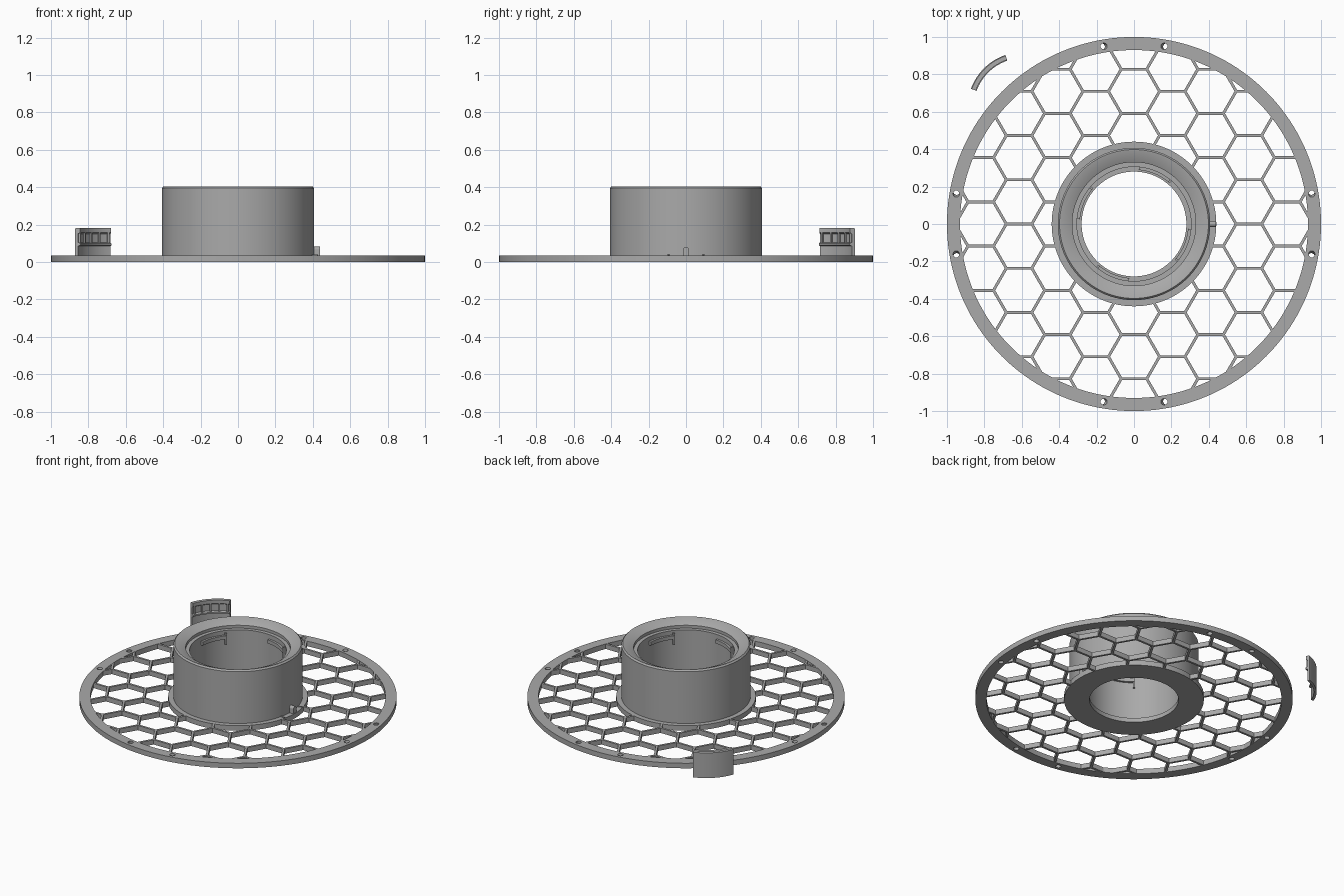
import bpy, bmesh, math
from mathutils import Matrix, Vector

cube = bpy.data.objects.get("Cube")
if cube:
    bpy.data.objects.remove(cube, do_unlink=True)

GREY = (0.40, 0.40, 0.40, 1)
mat = bpy.data.materials.new("plain grey plastic")
mat.use_nodes = True
mat.diffuse_color = GREY
mat.node_tree.nodes["Principled BSDF"].inputs["Base Color"].default_value = GREY


def finish(name, bm, smooth=True):
    bmesh.ops.recalc_face_normals(bm, faces=bm.faces)
    mesh = bpy.data.meshes.new(name)
    bm.to_mesh(mesh)
    bm.free()
    mesh.materials.append(mat)
    obj = bpy.data.objects.new(name, mesh)
    bpy.context.collection.objects.link(obj)
    bpy.ops.object.select_all(action='DESELECT')
    obj.select_set(True)
    bpy.context.view_layer.objects.active = obj
    if smooth:
        bpy.ops.object.shade_smooth_by_angle(angle=math.radians(30))
    return obj


def sweep(bm, profile, start=0, end=360, steps=128, centre=(0, 0)):
    """Turn a closed (radius, z) profile about a vertical axis."""
    full = end - start == 360
    rings = []
    for i in range(steps + (not full)):
        a = math.radians(start + (end - start) * i / steps)
        rings.append([bm.verts.new((centre[0] + r * math.cos(a),
                                    centre[1] + r * math.sin(a), z)) for r, z in profile])
    n = len(profile)
    for i in range(steps):
        p, q = rings[i], rings[(i + 1) % len(rings)]
        for j in range(n):
            k = (j + 1) % n
            bm.faces.new((p[j], p[k], q[k], q[j]))
    if not full:
        bm.faces.new(rings[0])
        bm.faces.new(rings[-1])


def rect(r0, r1, z0, z1):
    return [(r0, z0), (r1, z0), (r1, z1), (r0, z1)]


def box(bm, centre, size, angle=0):
    m = (Matrix.Translation(centre) @ Matrix.Rotation(angle, 4, 'Z')
         @ Matrix.Diagonal((*size, 1)))
    bmesh.ops.create_cube(bm, size=1, matrix=m)


THICK = 0.035

# Outer rim with slanted screw holes in pairs
bm = bmesh.new()
sweep(bm, rect(0.93, 1.0, 0, THICK), steps=160)
rim = finish("outer_rim", bm)
bm = bmesh.new()
for quarter in range(4):
    for side in (-1, 1):
        a = math.radians(90 * quarter + side * 10)
        m = (Matrix.Rotation(a, 4, 'Z') @ Matrix.Translation((0.964, 0, THICK / 2))
             @ Matrix.Rotation(math.radians(20 * side), 4, 'X'))
        bmesh.ops.create_cone(bm, cap_ends=True, segments=20, radius1=0.017,
                              radius2=0.017, depth=0.12, matrix=m)
cutter = finish("hole_cutter", bm, False)
cutter.hide_render = True
mod = rim.modifiers.new("screw_holes", 'BOOLEAN')
mod.operation = 'DIFFERENCE'
mod.solver = 'EXACT'
mod.object = cutter
bpy.context.view_layer.objects.active = rim
bpy.ops.object.modifier_apply(modifier=mod.name)
bpy.data.objects.remove(cutter, do_unlink=True)

# Honeycomb grille: unique hexagon edges, trimmed to the ring-shaped opening
PITCH = 0.2365
SIDE = PITCH / math.sqrt(3)
edges = {}
for col in range(-6, 7):
    for row in range(-6, 7):
        c = Vector((col * 1.5 * SIDE, (row + 0.5 * (col % 2)) * PITCH))
        pts = [c + SIDE * Vector((math.cos(k * math.pi / 3), math.sin(k * math.pi / 3)))
               for k in range(6)]
        for k in range(6):
            p, q = pts[k], pts[(k + 1) % 6]
            mid = (p + q) / 2
            edges[(round(mid.x, 3) + 0.0, round(mid.y, 3) + 0.0)] = (p, q)
bm = bmesh.new()
for p, q in edges.values():
    inside = [t / 80 for t in range(81) if 0.42 < p.lerp(q, t / 80).length < 0.945]
    if len(inside) < 3:
        continue
    a, b = p.lerp(q, inside[0]), p.lerp(q, inside[-1])
    d = b - a
    mid = (a + b) / 2
    box(bm, (mid.x, mid.y, THICK / 2), (d.length + 0.006, 0.015, THICK - 0.002),
        math.atan2(d.y, d.x))
finish("honeycomb_grille", bm, False)

# Central hub: flange, tall wall, sloping mouth and inner lip
bm = bmesh.new()
sweep(bm, [(0.28, 0), (0.44, 0), (0.44, THICK), (0.407, THICK), (0.407, 0.395),
           (0.398, 0.405), (0.392, 0.405), (0.33, 0.375), (0.33, 0.355),
           (0.305, 0.355), (0.305, 0.03), (0.28, 0.03)])
finish("central_hub", bm)

# Locking lugs and upright stops inside the hub
bm = bmesh.new()
for k in range(4):
    sweep(bm, rect(0.29, 0.31, 0.30, 0.325), 90 * k + 50, 90 * k + 85, 16)
    a = math.radians(90 * k + 50)
    box(bm, (0.302 * math.cos(a), 0.302 * math.sin(a), 0.30), (0.02, 0.012, 0.08), a)
finish("locking_lugs", bm)

# Round-topped index pin and small stops on the flange
bm = bmesh.new()
box(bm, (0.42, 0, 0.05), (0.035, 0.032, 0.034))
bmesh.ops.create_cone(bm, cap_ends=True, segments=24, radius1=0.016, radius2=0.016,
                      depth=0.035, matrix=Matrix.Translation((0.42, 0, 0.066))
                      @ Matrix.Rotation(math.pi / 2, 4, 'Y'))
for side in (-1, 1):
    a = side * math.radians(13)
    box(bm, (0.42 * math.cos(a), 0.42 * math.sin(a), 0.036), (0.036, 0.008, 0.008), a)
finish("index_pin", bm)

# Separate curved clip beside the rim, ribbed on its inner face
CENTRE = (-0.59, 0.62)
bm = bmesh.new()
sweep(bm, [(0.283, 0), (0.30, 0), (0.30, 0.175), (0.295, 0.182), (0.272, 0.182),
           (0.272, 0.158), (0.283, 0.15), (0.283, 0.105), (0.268, 0.10),
           (0.268, 0.09), (0.283, 0.085)], 109, 160, 32, CENTRE)
for k in range(5):
    a = math.radians(112 + 11.25 * k)
    box(bm, (CENTRE[0] + 0.279 * math.cos(a), CENTRE[1] + 0.279 * math.sin(a), 0.13),
        (0.014, 0.01, 0.06), a)
finish("curved_clip", bm)
